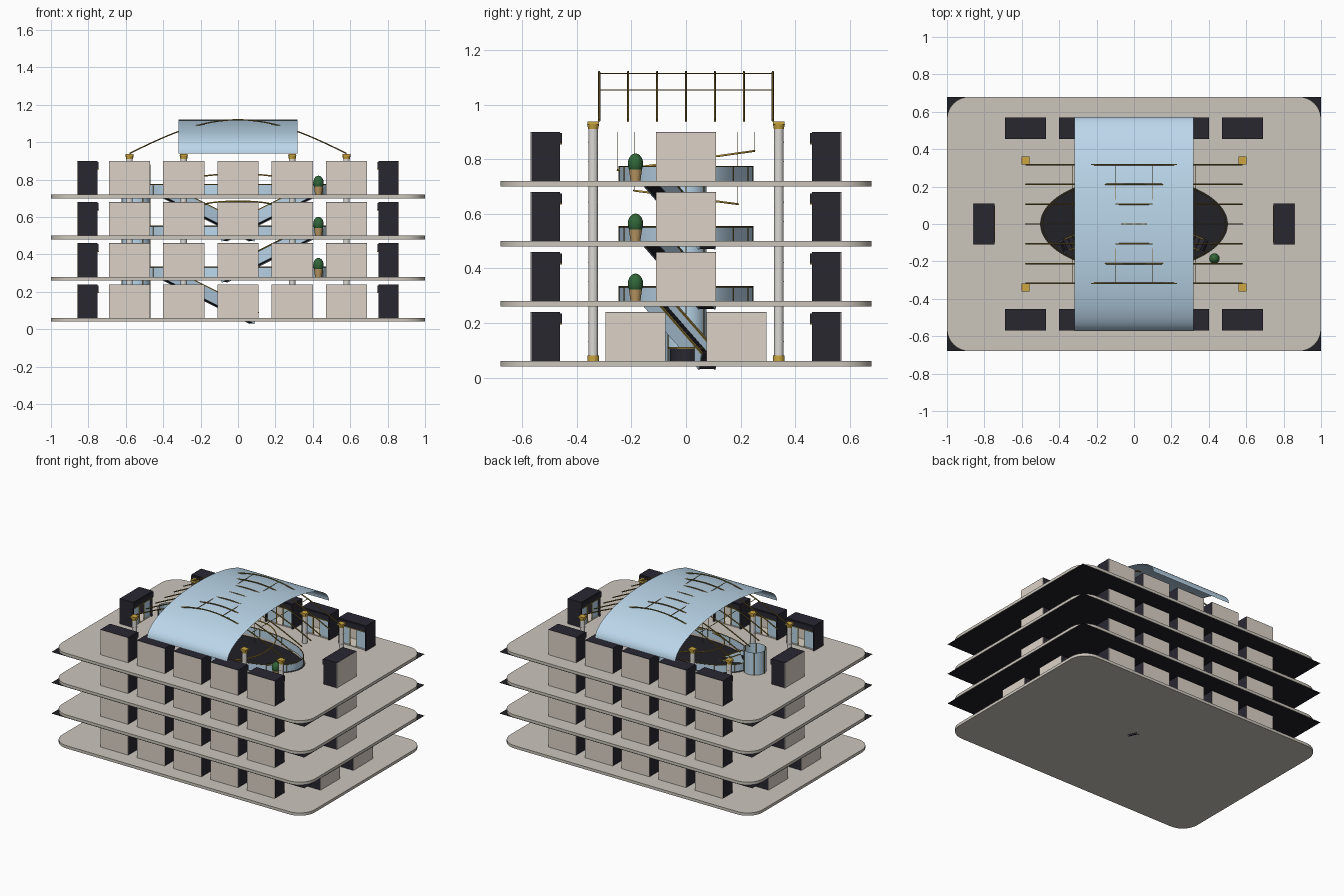
import bpy, bmesh, math
from mathutils import Matrix, Vector

if "Cube" in bpy.data.objects:
    bpy.data.objects.remove(bpy.data.objects["Cube"])

def mat(name, r, g, b):
    m = bpy.data.materials.new(name)
    m.diffuse_color = (r, g, b, 1)
    m.use_nodes = True
    m.node_tree.nodes["Principled BSDF"].inputs["Base Color"].default_value = m.diffuse_color
    return m

STONE = mat("stone", .60, .56, .50)
BEIGE = mat("beige", .72, .65, .57)
DARK = mat("dark", .022, .02, .03)
CEIL = mat("ceiling", .015, .015, .02)
GLASS = mat("glass", .50, .68, .83)
GOLD = mat("gold", .60, .38, .05)
BRONZE = mat("bronze", .22, .15, .03)
WHITE = mat("white", .72, .71, .68)
GREEN = mat("green", .03, .13, .04)
CLAY = mat("clay", .50, .32, .13)
LEVELS = [.06, .28, .50, .72]

def finish(name, bm, mats, smooth=False):
    me = bpy.data.meshes.new(name)
    bm.normal_update()
    bm.to_mesh(me)
    bm.free()
    for m in mats:
        me.materials.append(m)
    for p in me.polygons:
        p.use_smooth = smooth
    return link(name, me)

def link(name, data, matrix=Matrix()):
    o = bpy.data.objects.new(name, data)
    bpy.context.collection.objects.link(o)
    o.matrix_world = matrix
    return o

def box(bm, lo, hi, mi=0, m=Matrix()):
    lo, hi = Vector(lo), Vector(hi)
    t = m @ Matrix.Translation((lo + hi) / 2) @ Matrix.Diagonal((*(hi - lo), 1))
    r = bmesh.ops.create_cube(bm, size=1, matrix=t)
    for f in {f for v in r["verts"] for f in v.link_faces}:
        f.material_index = mi

def cyl(bm, c, r1, r2, z0, z1, mi=0, seg=20, caps=True):
    r = bmesh.ops.create_cone(bm, cap_ends=caps, segments=seg, radius1=r1, radius2=r2, depth=z1 - z0,
                              matrix=Matrix.Translation((c[0], c[1], (z0 + z1) / 2)))
    for f in {f for v in r["verts"] for f in v.link_faces}:
        f.material_index = mi

def tube(name, paths, radius, m, cyclic=False):
    cu = bpy.data.curves.new(name, "CURVE")
    cu.dimensions = "3D"
    cu.bevel_depth, cu.bevel_resolution = radius, 1
    for pts in paths:
        s = cu.splines.new("POLY")
        s.points.add(len(pts) - 1)
        for p, q in zip(s.points, pts):
            p.co = (*q, 1)
        s.use_cyclic_u = cyclic
    cu.materials.append(m)
    return link(name, cu)

def ellipse(a, b, n=64):
    return [(a * math.cos(2 * math.pi * i / n), b * math.sin(2 * math.pi * i / n)) for i in range(n)]

# floor slabs with rounded corners and an oval atrium opening
outline = []
for k, (sx, sy) in enumerate([(1, 1), (-1, 1), (-1, -1), (1, -1)]):
    for i in range(9):
        a = math.pi / 2 * (k + i / 8)
        outline.append((sx * .88 + .12 * math.cos(a), sy * .56 + .12 * math.sin(a)))
for n, z in enumerate(LEVELS):
    cu = bpy.data.curves.new("floor_slab", "CURVE")
    cu.dimensions, cu.fill_mode, cu.extrude = "2D", "BOTH", .01
    for loop in [outline] + ([ellipse(.5, .25)] if n else []):
        s = cu.splines.new("POLY")
        s.points.add(len(loop) - 1)
        for p, q in zip(s.points, loop):
            p.co = (*q, 0, 1)
        s.use_cyclic_u = True
    cu.materials.append(STONE)
    link("floor_slab", cu, Matrix.Translation((0, 0, z - .01)))
    if n:
        # dark square-cornered ceiling sheet
        bm = bmesh.new()
        bmesh.ops.create_grid(bm, x_segments=1, y_segments=1, size=1,
                              matrix=Matrix.Translation((0, 0, z - .022)) @ Matrix.Diagonal((1, .68, 1, 1)))
        finish("ceiling_sheet", bm, [CEIL])
        # glass balustrade with top rail and posts
        bm = bmesh.new()
        ring = ellipse(.49, .245)
        lo = [bm.verts.new((x, y, z)) for x, y in ring]
        hi = [bm.verts.new((x, y, z + .053)) for x, y in ring]
        for i in range(64):
            j = (i + 1) % 64
            bm.faces.new((lo[i], lo[j], hi[j], hi[i]))
        finish("balustrade_glass", bm, [GLASS], True)
        tube("balustrade_rail", [[(x, y, z + .053) for x, y in ring]], .003, BRONZE, True)
        tube("balustrade_posts", [[(x, y, z), (x, y, z + .053)] for x, y in ring[::4]], .002, BRONZE)
        # potted tree
        bm = bmesh.new()
        cyl(bm, (.43, -.185), .018, .024, z, z + .042)
        finish("tree_pot", bm, [CLAY])
        bm = bmesh.new()
        bmesh.ops.create_uvsphere(bm, u_segments=16, v_segments=10, radius=1,
            matrix=Matrix.Translation((.43, -.185, z + .063)) @ Matrix.Diagonal((.028, .028, .038, 1)))
        finish("tree_foliage", bm, [GREEN], True)

# shop unit: shell open towards local +y, outer wall on y = 0
bm = bmesh.new()
box(bm, (-.11, 0, 0), (.11, .004, .178), 0)
for s in (-1, 1):
    box(bm, (s * .105 - .005, .003, 0), (s * .105 + .005, .108, .178), 1)
    box(bm, (s * .062 - .034, .095, .008), (s * .062 + .034, .098, .135), 2)
    box(bm, (s * .026 - .002, .094, 0), (s * .026 + .002, .1, .135), 3)
box(bm, (-.11, .001, .172), (.11, .108, .18), 1)
box(bm, (-.11, .095, .138), (.11, .115, .175), 1)
box(bm, (-.10, .106, .134), (.10, .116, .139), 3)
box(bm, (-.10, .004, 0), (.10, .1, .004), 0)
shop = finish("shop", bm, [BEIGE, DARK, GLASS, GOLD])
shop_mesh = shop.data
bpy.data.objects.remove(shop)
for n, z in enumerate(LEVELS):
    spots = [(x, s * .57, 0 if s < 0 else math.pi) for x in (-.58, -.29, 0, .29, .58) for s in (-1, 1)]
    spots += [(s * .86, y, s * math.pi / 2) for s in (-1, 1) for y in ([0] if n else [-.185, .185])]
    for x, y, r in spots:
        link("shop", shop_mesh, Matrix.Translation((x, y, z)) @ Matrix.Rotation(r, 4, "Z"))

# columns with gold bases, rings and square caps
for x in (-.58, -.29, .29, .58):
    for y in (-.34, .34):
        bm = bmesh.new()
        cyl(bm, (x, y), .017, .017, .06, .93, 0)
        cyl(bm, (x, y), .021, .021, .06, .08, 1)
        for z in LEVELS:
            for d in (.07, .14):
                cyl(bm, (x, y), .0185, .0185, z + d, z + d + .004, 0)
        cyl(bm, (x, y), .018, .022, .91, .928, 1)
        box(bm, (x - .021, y - .021, .926), (x + .021, y + .021, .938), 1)
        finish("column", bm, [WHITE, GOLD])

# roof ribs, purlins and curved glass sheet
def rib_z(x):
    return .94 + .18 * math.cos(x / .58 * math.pi / 2)
ribs = [[(x, y, rib_z(x)) for x in [-.58 + 1.16 * i / 24 for i in range(25)]]
        for y in [-.318 + .106 * k for k in range(7)]]
tube("roof_ribs", ribs, .004, BRONZE)
tube("roof_purlins", [[(x, -.318, rib_z(x)), (x, .318, rib_z(x))] for x in (-.33, -.1, .1, .33)], .002, BRONZE)
bm = bmesh.new()
prev = None
for i in range(41):
    a = math.pi * i / 40
    y, z = -.573 * math.cos(a), .94 + .18 * math.sin(a)
    cur = [bm.verts.new((x, y, z)) for x in (-.318, .318)]
    if prev:
        bm.faces.new((prev[0], prev[1], cur[1], cur[0]))
    prev = cur
finish("roof_glass", bm, [GLASS], True)

# glass lift shaft, frame posts and cab
bm = bmesh.new()
cyl(bm, (-.545, 0), .075, .075, .06, .88, seg=32, caps=False)
finish("lift_shaft", bm, [GLASS], True)
tube("lift_posts", [[(-.545 + x, y, .06), (-.545 + x, y, .88)] for x, y in ellipse(.075, .075, 6)], .003, BRONZE)
bm = bmesh.new()
cyl(bm, (-.545, 0), .055, .055, .065, .2, seg=24)
finish("lift_cab", bm, [WHITE])

# escalators: truss, glass sides and handrails, upper ends on the front side
def escalator(s, z):
    a, b = Vector((s * .08, .08, z - .015)), Vector((-s * .38, -.12, z + .215))
    d = (b - a).normalized()
    side = Vector((0, 0, 1)).cross(d).normalized()
    m = Matrix((d, side, d.cross(side))).transposed().to_4x4()
    m.translation = a
    L = (b - a).length
    bm = bmesh.new()
    box(bm, (0, -.032, -.015), (L, .032, .012), 0, m)
    for k in range(18):
        x = L * (k + .5) / 18
        box(bm, (x - .006, -.026, .012), (x + .006, .026, .017), 0, m)
    for t in (-1, 1):
        box(bm, (0, t * .032 - .002, -.018), (L, t * .032 + .002, .045), 1, m)
        box(bm, (0, t * .032 - .004, .045), (L, t * .032 + .004, .051), 2, m)
    finish("escalator", bm, [DARK, GLASS, BRONZE])
for s, z in [(1, .06), (-1, .28), (1, .50), (-1, .50)]:
    escalator(s, z)

# information kiosk on the ground floor
bm = bmesh.new()
cyl(bm, (0, 0), .06, .06, .06, .105, 0, 24)
cyl(bm, (0, 0), .065, .065, .105, .112, 1, 24)
finish("kiosk", bm, [DARK, BRONZE])

# hanging tilted rings and wires
for r, z, k in [(.25, .795, .14), (.19, .66, -.13)]:
    pts = [(x, y, z + k * y) for x, y in ellipse(r, r, 48)]
    tube("hanging_ring", [pts], .004, GOLD, True)
    tube("ring_wires", [[p, (p[0], p[1], .9)] for p in pts[::12]], .001, BRONZE)
